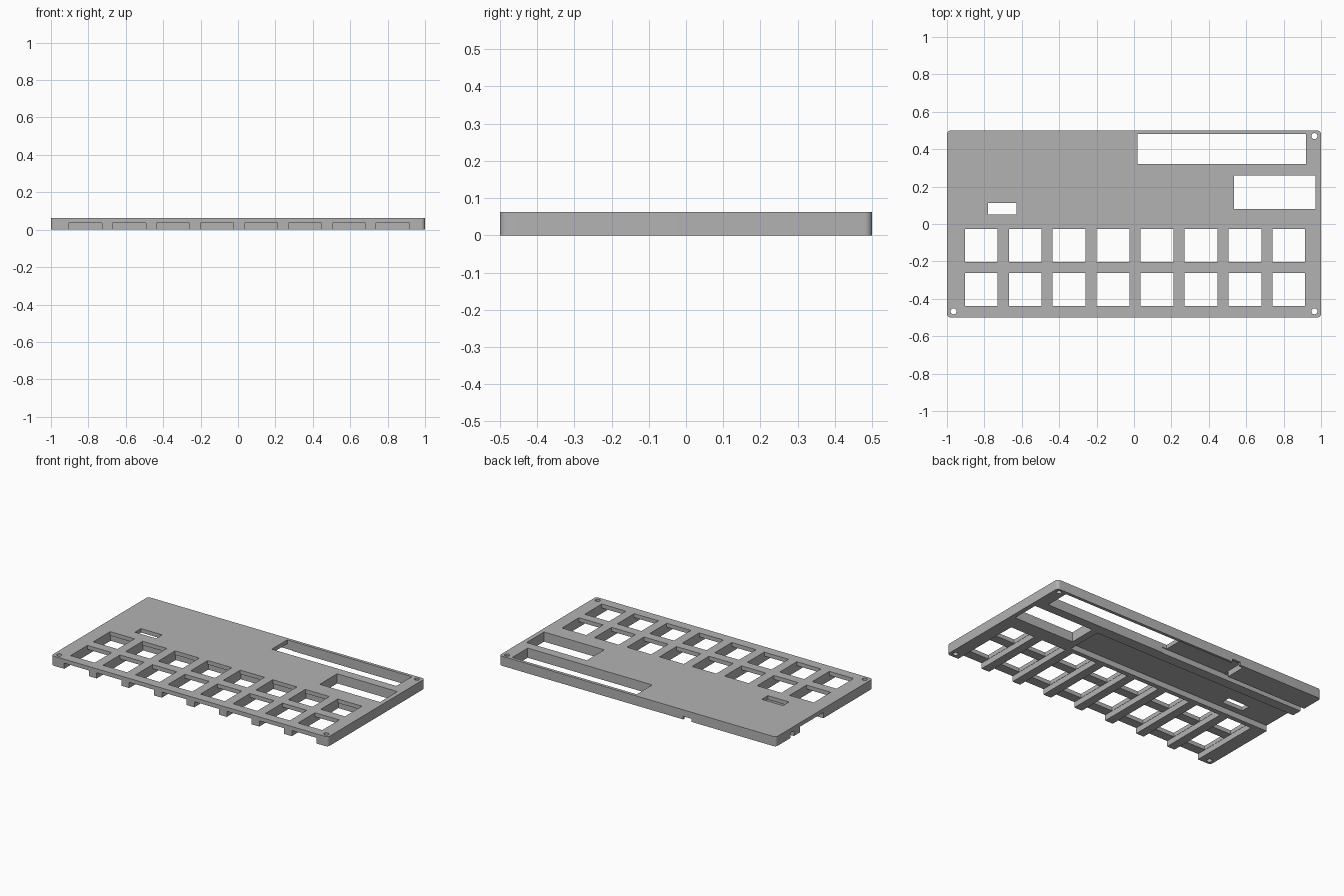
import bpy, bmesh, math

if "Cube" in bpy.data.objects:
    bpy.data.objects.remove(bpy.data.objects["Cube"], do_unlink=True)

TOP = 0.063      # plate thickness
POCKET = 0.037   # depth of the recesses in the underside


def add_box(bm, x0, x1, y0, y1, z0, z1):
    verts = bmesh.ops.create_cube(bm, size=1)["verts"]
    for v in verts:
        v.co.x = x1 if v.co.x > 0 else x0
        v.co.y = y1 if v.co.y > 0 else y0
        v.co.z = z1 if v.co.z > 0 else z0
    return verts


def make_object(name, bm):
    mesh = bpy.data.meshes.new(name)
    bmesh.ops.recalc_face_normals(bm, faces=bm.faces)
    bm.to_mesh(mesh)
    bm.free()
    obj = bpy.data.objects.new(name, mesh)
    bpy.context.collection.objects.link(obj)
    return obj


def cut(target, cutter):
    mod = target.modifiers.new("cut", "BOOLEAN")
    mod.operation = "DIFFERENCE"
    mod.solver = "EXACT"
    mod.use_self = True
    mod.object = cutter
    cutter.hide_render = True
    bpy.context.view_layer.objects.active = target
    bpy.ops.object.modifier_apply(modifier=mod.name)
    bpy.data.objects.remove(cutter, do_unlink=True)


# Plate with rounded vertical corners
bm = bmesh.new()
add_box(bm, -1, 1, -0.5, 0.5, 0, TOP)
uprights = [e for e in bm.edges if abs(e.verts[0].co.z - e.verts[1].co.z) > 0.01]
bmesh.ops.bevel(bm, geom=uprights, offset=0.02, segments=6, profile=0.5, affect="EDGES")
plate = make_object("cover_plate", bm)

columns = [-0.817 + 0.235 * i for i in range(8)]

# Underside recesses: key channels open to the front, circuit bay, display bay, grooves
bm = bmesh.new()
for x in columns:
    add_box(bm, x - 0.089, x + 0.089, -0.6, -0.02, -0.1, POCKET)
add_box(bm, -1.1, 0.49, 0.01, 0.25, -0.1, POCKET)
add_box(bm, -0.42, 0.05, 0.315, 0.485, -0.1, POCKET)
add_box(bm, -1.1, -0.4, 0.315, 0.35, -0.1, POCKET - 0.002)
add_box(bm, -0.39, -0.33, 0.46, 0.6, -0.1, 0.02)
cut(plate, make_object("recess_cutter", bm))

# Windows through the plate: keys, display, side panel, small slot
bm = bmesh.new()
for x in columns:
    for y in (-0.115, -0.35):
        add_box(bm, x - 0.0875, x + 0.0875, y - 0.0875, y + 0.0875, -0.2, 0.2)
add_box(bm, 0.02, 0.92, 0.32, 0.48, -0.2, 0.2)
add_box(bm, 0.535, 0.97, 0.08, 0.26, -0.2, 0.2)
add_box(bm, -0.78, -0.627, 0.05, 0.112, -0.2, 0.2)

# Screw holes in three corners
for x, y in ((0.965, 0.47), (0.965, -0.467), (-0.965, -0.467)):
    hole = bmesh.ops.create_cone(bm, cap_ends=True, segments=24, radius1=0.016,
                                 radius2=0.016, depth=0.4)
    bmesh.ops.translate(bm, verts=hole["verts"], vec=(x, y, 0))
cut(plate, make_object("window_cutter", bm))

# Grey plastic
grey = bpy.data.materials.new("grey_plastic")
grey.use_nodes = True
colour = (0.45, 0.45, 0.45, 1)
grey.diffuse_color = colour
grey.node_tree.nodes["Principled BSDF"].inputs["Base Color"].default_value = colour
plate.data.materials.clear()
plate.data.materials.append(grey)
for p in plate.data.polygons:
    p.material_index = 0

# Smooth corners and holes, sharp edges elsewhere
bpy.ops.object.select_all(action="DESELECT")
plate.select_set(True)
bpy.context.view_layer.objects.active = plate
bpy.ops.object.shade_smooth_by_angle(angle=math.radians(30))
